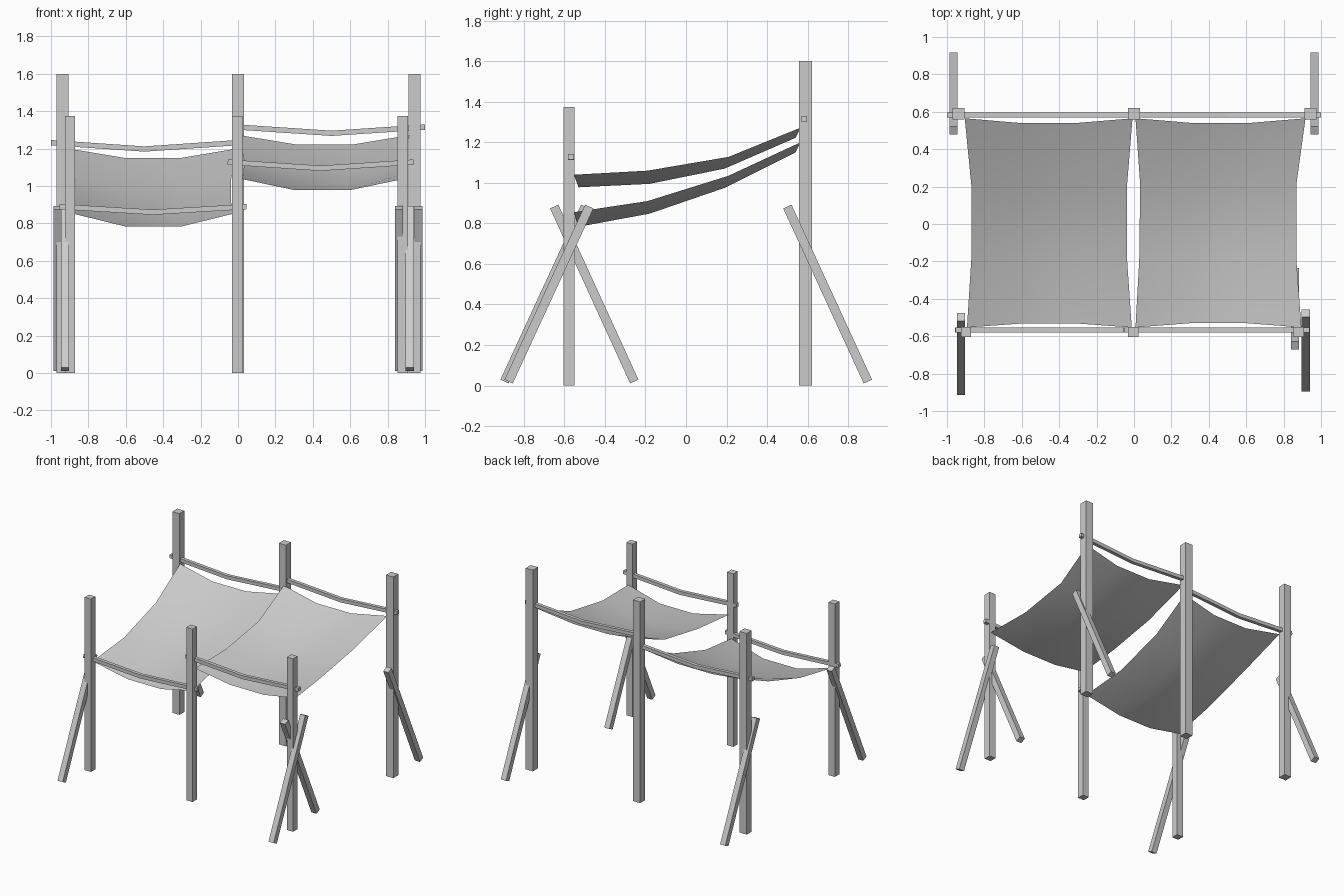
import bpy, bmesh
from mathutils import Vector

cube = bpy.data.objects.get("Cube")
if cube:
    bpy.data.objects.remove(cube, do_unlink=True)

grey = bpy.data.materials.new("plain grey")
grey.use_nodes = True
colour = (0.6, 0.6, 0.6, 1)
grey.diffuse_color = colour
grey.node_tree.nodes["Principled BSDF"].inputs["Base Color"].default_value = colour


def finish(name, bm):
    bmesh.ops.recalc_face_normals(bm, faces=bm.faces)
    mesh = bpy.data.meshes.new(name)
    bm.to_mesh(mesh)
    bm.free()
    mesh.materials.append(grey)
    obj = bpy.data.objects.new(name, mesh)
    bpy.context.collection.objects.link(obj)
    return obj


def beam(name, points, side, depth_axis):
    """Square bar swept through points; its ends are cut square to the path."""
    points = [Vector(p) for p in points]
    across = Vector(depth_axis)
    bm = bmesh.new()
    rings = []
    for i, p in enumerate(points):
        along = (points[min(i + 1, len(points) - 1)] - points[max(i - 1, 0)]).normalized()
        up = along.cross(across).normalized()
        rings.append([bm.verts.new(p + (across * a + up * b) * side / 2)
                      for a, b in ((-1, -1), (1, -1), (1, 1), (-1, 1))])
    for r, s in zip(rings, rings[1:]):
        for k in range(4):
            bm.faces.new((r[k], r[k - 1], s[k - 1], s[k]))
    bm.faces.new(rings[0])
    bm.faces.new(rings[-1])
    return finish(name, bm)


# Upright posts: tall row at the back, short row at the front
for row, y, top, side, xs in (("rear", 0.59, 1.6, 0.063, (-0.938, 0, 0.944)),
                              ("front", -0.577, 1.375, 0.055, (-0.898, -0.004, 0.881))):
    for place, x in zip(("right", "middle", "left"), xs):
        beam(f"{row}_post_{place}", [(x, y, 0), (x, y, top)], side, (1, 0, 0))

# Leaning braces: x, y at the top, y at the foot
for name, x, y_top, y_foot in (("rear_brace_right", -0.965, 0.5, 0.897),
                               ("rear_brace_left", 0.965, 0.5, 0.897),
                               ("front_brace_right", -0.925, -0.497, -0.895),
                               ("front_brace_left", 0.918, -0.477, -0.875),
                               ("front_inner_brace_left", 0.861, -0.65, -0.255)):
    beam(name, [(x, y_top, 0.883), (x, y_foot, 0.02)], 0.045, (1, 0, 0))

# Sagging rails: start x, end x, y, end height, middle height
for name, x0, x1, y, z, low in (("rear_rail_right", -1, 0, 0.583, 1.232, 1.198),
                                ("rear_rail_left", 0, 1, 0.583, 1.315, 1.282),
                                ("front_rail_right", -0.955, 0.045, -0.567, 0.89, 0.86),
                                ("front_rail_left", -0.055, 0.94, -0.567, 1.128, 1.095)):
    beam(name, [(x0, y, z), ((x0 + x1) / 2, y, low), (x1, y, z)], 0.028, (0, 1, 0))


def canopy(name, rows):
    """Sheet of four rows: outer x pair, edge y, middle y, edge z, middle z."""
    bm = bmesh.new()
    grid = []
    for x0, x1, y_edge, y_mid, z_edge, z_mid in rows:
        grid.append([bm.verts.new((x0 + (x1 - x0) * i / 3,
                                   y_mid if i in (1, 2) else y_edge,
                                   z_mid if i in (1, 2) else z_edge)) for i in range(4)])
    for a, b in zip(grid, grid[1:]):
        for i in range(3):
            bm.faces.new((a[i], a[i + 1], b[i + 1], b[i]))
    obj = finish(name, bm)
    if obj.data.polygons[0].normal.z < 0:
        obj.data.flip_normals()
    obj.data.shade_smooth()


# Cloth sheets hung between the rows
canopy("canopy_right", [(-0.893, -0.012, -0.553, -0.532, 0.855, 0.783),
                        (-0.87, -0.037, -0.19, -0.18, 0.91, 0.848),
                        (-0.87, -0.037, 0.21, 0.19, 1.035, 0.975),
                        (-0.905, -0.008, 0.565, 0.54, 1.2, 1.15)])
canopy("canopy_left", [(0.008, 0.895, -0.553, -0.53, 1.04, 0.978),
                       (0.028, 0.868, -0.19, -0.18, 1.06, 0.995),
                       (0.033, 0.868, 0.21, 0.19, 1.128, 1.07),
                       (0.008, 0.917, 0.565, 0.54, 1.272, 1.222)])
